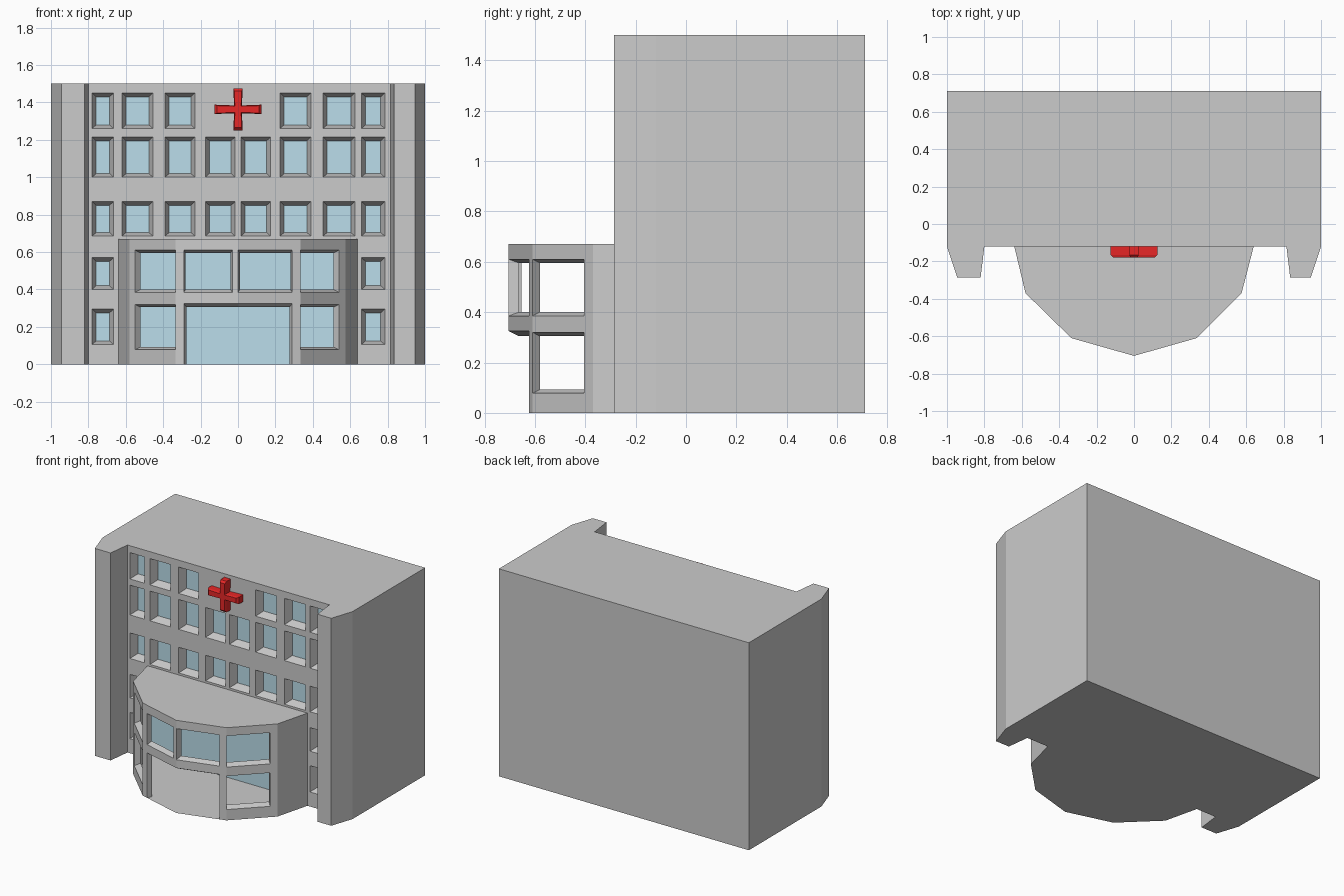
import bpy, bmesh
from mathutils import Vector

if "Cube" in bpy.data.objects:
    bpy.data.objects.remove(bpy.data.objects["Cube"])

UP = Vector((0, 0, 1))


def material(name, rgb):
    m = bpy.data.materials.new(name)
    m.diffuse_color = (*rgb, 1)
    m.use_nodes = True
    m.node_tree.nodes["Principled BSDF"].inputs["Base Color"].default_value = m.diffuse_color
    return m


def finish(name, bm, mat=None):
    bmesh.ops.remove_doubles(bm, verts=bm.verts, dist=0.0005)
    me = bpy.data.meshes.new(name)
    bm.to_mesh(me)
    bm.free()
    ob = bpy.data.objects.new(name, me)
    bpy.context.collection.objects.link(ob)
    if mat:
        me.materials.append(mat)
    return ob


def face(bm, pts):
    return bm.faces.new([bm.verts.new(p) for p in pts])


def cap(bm, pts, z, up=True):
    # Horizontal polygon; pts run counter-clockwise seen from above
    face(bm, [(x, y, z) for x, y in (pts if up else pts[::-1])])


def panel(bm, a, b, h, holes=(), inward=None):
    """Wall from a to b of height h. Each hole is (x0, x1, z0, z1, taper_x, taper_z, sides);
    sides names the reveals to build: b, r, t, l."""
    a, b = Vector((*a, 0)), Vector((*b, 0))

    def at(x, z):
        return a + (b - a) * ((x - a.x) / (b.x - a.x)) + UP * z

    if not holes:
        face(bm, [a, b, b + UP * h, a + UP * h])
        return
    xs = sorted({a.x, b.x} | {v for o in holes for v in o[:2]})
    zs = sorted({0.0, h} | {v for o in holes for v in o[2:4]})
    xs = [v for i, v in enumerate(xs) if i == 0 or v - xs[i - 1] > 1e-4]
    zs = [v for i, v in enumerate(zs) if i == 0 or v - zs[i - 1] > 1e-4]
    for x0, x1 in zip(xs, xs[1:]):
        for z0, z1 in zip(zs, zs[1:]):
            cx, cz = (x0 + x1) / 2, (z0 + z1) / 2
            if not any(o[0] < cx < o[1] and o[2] < cz < o[3] for o in holes):
                face(bm, [at(x0, z0), at(x1, z0), at(x1, z1), at(x0, z1)])
    # Tapered window reveals
    for x0, x1, z0, z1, tx, tz, sides in holes:
        l, r = x0 + tx * ("l" in sides), x1 - tx * ("r" in sides)
        lo, hi = z0 + tz * ("b" in sides), z1 - tz * ("t" in sides)
        outer = [at(x0, z0), at(x1, z0), at(x1, z1), at(x0, z1)]
        inner = [at(*p) + inward for p in ((l, lo), (r, lo), (r, hi), (l, hi))]
        for i, s in enumerate("brtl"):
            if s in sides:
                j = (i + 1) % 4
                face(bm, [outer[i], outer[j], inner[j], inner[i]])


glass_mat = material("glass_blue", (0.5, 0.73, 0.83))
red_mat = material("cross_red", (0.8, 0.02, 0.02))

# Main block: walls, roof, floor, windowed front wall with an opening behind the bay
H, BH, WALL_Y = 1.5, 0.67, -0.12
plan = [(-1, .71), (-1, WALL_Y), (-.945, -.285), (-.82, -.285), (-.8, WALL_Y),
        (.815, WALL_Y), (.835, -.285), (.945, -.285), (1, WALL_Y), (1, .71)]
cols = [(-.78, -.665), (-.62, -.455), (-.39, -.23), (-.175, -.015),
        (.015, .175), (.225, .39), (.455, .625), (.66, .785)]
rows = [(1.26, 1.45), (1.0, 1.215), (.685, .87), (.40, .57), (.105, .295)]
windows = [(-.64, .64, 0.0, BH, 0, 0, "")]
for r, (z0, z1) in enumerate(rows):
    for c, (x0, x1) in enumerate(cols):
        if (r == 0 and c in (3, 4)) or (r > 2 and c not in (0, 7)):
            continue
        windows.append((x0, x1, z0, z1, .022, .02, "brtl"))

bm = bmesh.new()
for i, a in enumerate(plan):
    b = plan[(i + 1) % len(plan)]
    if i == 4:
        panel(bm, a, b, H, windows, Vector((0, .06, 0)))
    else:
        panel(bm, a, b, H)
cap(bm, plan, H)
cap(bm, plan, 0, False)
finish("main_building", bm)

# Faceted entrance bay: hollow, with framed openings and a wide doorway
bay = [(-.64, WALL_Y), (-.58, -.37), (-.335, -.61), (0, -.705),
       (.335, -.61), (.575, -.37), (.64, WALL_Y)]
UPPER, LOWER, DOOR = (.385, .61), (.078, .32), (0.0, .325)
T = .015
bay_holes = {
    1: [(-.55, -.335, *z, 0, T, "brtl") for z in (UPPER, LOWER)],
    2: [(-.29, -.03, *UPPER, .01, T, "brtl"), (-.29, 0, *DOOR, .015, .02, "tl")],
    3: [(0, .29, *UPPER, .01, T, "brtl"), (0, .29, *DOOR, .015, .02, "rt")],
    4: [(.335, .54, *z, 0, T, "brtl") for z in (UPPER, LOWER)],
}
bm = bmesh.new()
for i in range(6):
    a, b = bay[i], bay[i + 1]
    if i in (2, 3):
        inward = Vector((0, .04, 0))
    else:
        inward = Vector((a[1] - b[1], b[0] - a[0], 0)).normalized() * .042
    panel(bm, a, b, BH, bay_holes.get(i, ()), inward)
cap(bm, bay, BH)
cap(bm, bay, 0, False)
finish("entrance_bay", bm)

# Glazing: one sheet behind every opening
bm = bmesh.new()
gy = WALL_Y + .06
face(bm, [(-.79, gy, 0), (.8, gy, 0), (.8, gy, 1.46), (-.79, gy, 1.46)])
finish("window_glass", bm, glass_mat)

# Red cross with chamfered front edges
CZ = 1.363


def cross_ring(y, cut):
    w, e, sx, sz = .021 - cut * .3, .025 - cut * .4, .125 - cut, .112 - cut
    q = [(sx, -e), (sx, e), (w, w), (e, sz), (-e, sz), (-w, w),
         (-sx, e), (-sx, -e), (-w, -w), (-e, -sz), (e, -sz), (w, -w)]
    return [Vector((x, y, CZ + z)) for x, z in q]


bm = bmesh.new()
rings = [cross_ring(WALL_Y, 0), cross_ring(-.165, 0), cross_ring(-.18, .014)]
for r0, r1 in zip(rings, rings[1:]):
    for i in range(12):
        j = (i + 1) % 12
        face(bm, [r0[i], r0[j], r1[j], r1[i]])
face(bm, rings[-1])
face(bm, rings[0][::-1])
bmesh.ops.remove_doubles(bm, verts=bm.verts, dist=0.0005)
bmesh.ops.recalc_face_normals(bm, faces=bm.faces)
finish("red_cross", bm, red_mat)
